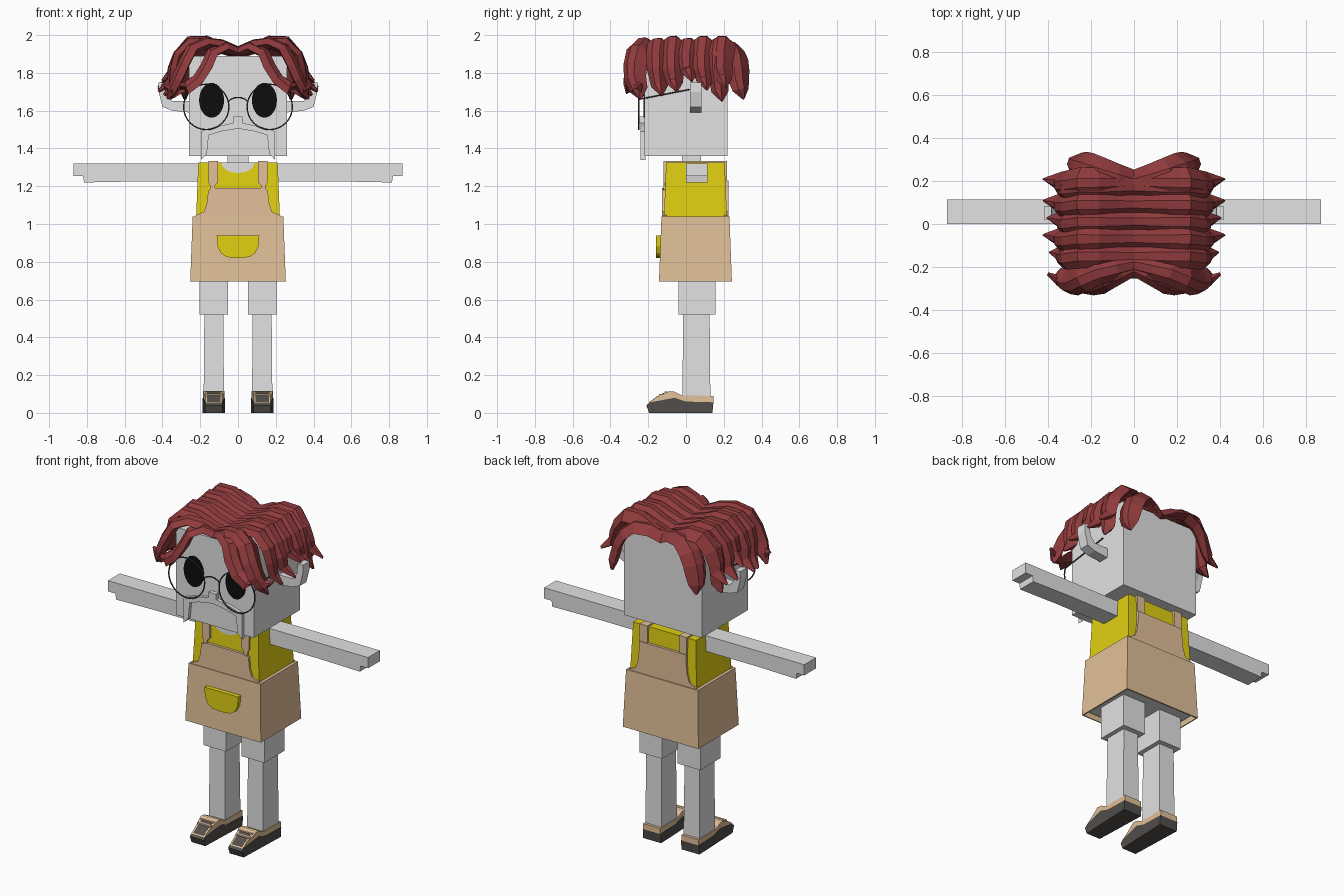
import bpy
import bmesh
import math
from mathutils import Vector

default_cube = bpy.data.objects.get("Cube")
if default_cube:
    bpy.data.objects.remove(default_cube, do_unlink=True)


def material(name, red, green, blue):
    mat = bpy.data.materials.new(name)
    mat.use_nodes = True
    colour = (red, green, blue, 1)
    mat.diffuse_color = colour
    mat.node_tree.nodes["Principled BSDF"].inputs["Base Color"].default_value = colour
    return mat


grey = material("pale grey", .76, .76, .76)
yellow = material("mustard yellow", .76, .63, .006)
tan = material("apron tan", .76, .53, .32)
red = material("auburn hair", .28, .043, .046)
shoe_dark = material("shoe charcoal", .085, .078, .072)
metal = material("glasses dark grey", .06, .06, .06)
black = material("eye black", .004, .004, .004)


def finish(name, bm, mat):
    bmesh.ops.recalc_face_normals(bm, faces=bm.faces)
    mesh = bpy.data.meshes.new(name)
    bm.to_mesh(mesh)
    bm.free()
    mesh.materials.append(mat)
    obj = bpy.data.objects.new(name, mesh)
    bpy.context.scene.collection.objects.link(obj)
    return obj


def bridge(bm, first, second):
    for i in range(len(first)):
        j = (i + 1) % len(first)
        bm.faces.new((first[i], first[j], second[j], second[i]))


def prism(name, outline, axis, start, end, mat):
    """Extrude an outline along x (points are y, z) or y (points are x, z)."""
    bm = bmesh.new()
    rings = []
    for d in (start, end):
        rings.append([bm.verts.new((d, a, b) if axis == "x" else (a, d, b))
                      for a, b in outline])
        bm.faces.new(rings[-1])
    bridge(bm, *rings)
    return finish(name, bm, mat)


def block(name, low, high, mat, grow=0):
    """Box between two corners; grow widens the lower end."""
    bm = bmesh.new()
    rings = []
    for z, g in ((low[2], grow), (high[2], 0)):
        rings.append([bm.verts.new(p) for p in (
            (low[0] - g, low[1] - g, z), (high[0] + g, low[1] - g, z),
            (high[0] + g, high[1] + g, z), (low[0] - g, high[1] + g, z))])
        bm.faces.new(rings[-1])
    bridge(bm, *rings)
    return finish(name, bm, mat)


def mirrored(half):
    """Complete a right half outline with its mirror image."""
    return half + [(-x, z) for x, z in reversed(half) if x > 0]


def flip(points, side):
    return [(side * p[0], *p[1:]) for p in points]


def wire(name, points, radius, mat, closed=False):
    curve = bpy.data.curves.new(name, "CURVE")
    curve.dimensions = "3D"
    curve.bevel_depth = radius
    curve.bevel_resolution = 1
    spline = curve.splines.new("POLY")
    spline.points.add(len(points) - 1)
    for target, p in zip(spline.points, points):
        target.co = (*p, 1)
    spline.use_cyclic_u = closed
    curve.materials.append(mat)
    obj = bpy.data.objects.new(name, curve)
    bpy.context.scene.collection.objects.link(obj)


SECTION = [(-1, .1), (-.5, .9), (.15, 1), (1, -.3), (0, -.6)]
TAPER = [.8, .95, 1.05, 1.1, 1.05, .95, .75, .08]


def lock(name, path, width, thick):
    """Sweep a ridged section along a path that hugs the head."""
    bm = bmesh.new()
    path = [Vector(p) for p in path]
    rings = []
    for i, p in enumerate(path):
        tangent = (path[min(i + 1, len(path) - 1)] - path[max(i - 1, 0)]).normalized()
        centre = Vector((0, max(-.16, min(.18, p.y)), 1.68))
        out = p - centre
        out = (out - tangent * out.dot(tangent)).normalized()
        across = tangent.cross(out)
        if across.y < 0:
            across.negate()
        k = TAPER[round(i * (len(TAPER) - 1) / (len(path) - 1))]
        rings.append([bm.verts.new(p + across * a * width * k + out * b * thick * min(1, k + .2))
                      for a, b in SECTION])
    for first, second in zip(rings, rings[1:]):
        bridge(bm, first, second)
    bm.faces.new(rings[0])
    bm.faces.new(rings[-1])
    finish(name, bm, red)


# Head, neck, face
block("head", (-.26, -.22, 1.36), (.26, .22, 1.89), grey)
block("neck", (-.055, -.02, 1.3), (.055, .08, 1.37), grey)
block("nose", (-.025, -.245, 1.535), (.025, -.21, 1.57), grey)
prism("moustache", mirrored([(0, 1.505), (.09, 1.49), (.155, 1.47), (.165, 1.37),
                             (.195, 1.34), (.195, 1.49), (.12, 1.515), (0, 1.54)]),
      "y", -.24, -.215, grey)

# Torso, apron skirt and pocket
block("shirt", (-.21, -.105, 1.0), (.21, .205, 1.325), yellow, .013)
block("pelvis", (-.23, -.12, .715), (.23, .22, 1.0), grey)
skirt = block("apron_skirt", (-.24, -.13, .695), (.24, .23, 1.04), tan, .013)
bm = bmesh.new()
bm.from_mesh(skirt.data)
bm.faces.ensure_lookup_table()
bmesh.ops.delete(bm, geom=[min(bm.faces, key=lambda f: f.calc_center_median().z)],
                 context="FACES_ONLY")
bm.to_mesh(skirt.data)
bm.free()
shell = skirt.modifiers.new("thickness", "SOLIDIFY")
shell.thickness = .01
prism("pocket", mirrored([(0, .82), (.06, .825), (.09, .845), (.108, .88), (.113, .94)]),
      "y", -.16, -.13, yellow)

# Bib panels and neckline
bib = [(.225, 1.03), (.225, 1.045), (.18, 1.065), (.165, 1.11), (.157, 1.18)]
prism("front_bib", mirrored(bib + [(.13, 1.185), (.12, 1.19)]), "y", -.126, -.1, tan)
prism("back_bib", mirrored(bib + [(.157, 1.23), (.1, 1.23)]), "y", .2, .224, tan)
arc = [(.088 * math.cos(t * math.pi / 8), 1.325 - .055 * math.sin(t * math.pi / 8))
       for t in range(9)]
prism("neckline", arc, "y", -.111, -.1, grey)

shoe_base = [(-.195, 0), (.14, 0), (.145, .056), (0, .06), (-.06, .08),
             (-.19, .056), (-.21, .04)]
shoe_upper = [(-.2, .054), (-.06, .078), (0, .058), (.145, .056), (.145, .09),
              (-.02, .092), (-.06, .112), (-.09, .115), (-.16, .082)]
ear = [(.25, 1.59), (.35, 1.6), (.4, 1.62), (.42, 1.7), (.42, 1.75),
       (.385, 1.75), (.38, 1.69), (.35, 1.65), (.25, 1.65)]
arm = [(.2, 1.225), (.55, 1.225), (.815, 1.22), (.82, 1.255),
       (.87, 1.255), (.87, 1.32), (.2, 1.32)]
front_lock = [(0, -.19, 1.9), (.07, -.22, 1.93), (.135, -.25, 1.9), (.165, -.265, 1.83),
              (.21, -.275, 1.76), (.27, -.275, 1.725), (.34, -.26, 1.71), (.4, -.23, 1.74)]
brow_lock = [(0, -.18, 1.9), (.09, -.2, 1.94), (.17, -.22, 1.95), (.24, -.25, 1.92),
             (.28, -.27, 1.84), (.31, -.27, 1.77), (.34, -.25, 1.71), (.37, -.24, 1.66)]
back_lock = [(0, .2, 1.89), (.08, .22, 1.925), (.16, .245, 1.93), (.22, .265, 1.88),
             (.25, .275, 1.82), (.265, .28, 1.76), (.275, .29, 1.71), (.28, .305, 1.66)]
# Side rows: depth, tip height, tip reach
rows = [(-.14, 1.68, .39), (-.06, 1.7, .42), (.02, 1.755, .4),
        (.1, 1.71, .42), (.18, 1.65, .37), (.2, 1.72, .42)]

for side, word in ((1, "left"), (-1, "right")):
    # Limbs
    prism(word + "_arm", flip(arm, side), "y", 0, .113, grey)
    x = side * .128
    block(word + "_shorts_leg", (x - .076, -.04, .52), (x + .076, .155, .75), grey)
    block(word + "_lower_leg", (x - .05, -.015, .08), (x + .05, .125, .53), grey, .004)

    # Shoes with a narrowed toe
    for part, outline, half, mat in (("shoe_sole", shoe_base, .06, shoe_dark),
                                     ("shoe_upper", shoe_upper, .057, tan)):
        shoe = prism(word + "_" + part, outline, "x", x - half, x + half, mat)
        for v in shoe.data.vertices:
            if v.co.y < -.15:
                v.co.x = x + (v.co.x - x) * .78
    toe = [(-.195, .058), (-.155, .086), (-.115, .107), (-.12, .098), (-.16, .07)]
    prism(word + "_toe_cap", toe, "x", x - .035, x + .035, shoe_dark)
    for y, z in ((-.135, .1), (-.105, .113)):
        block(word + "_shoe_strap", (x - .045, y - .008, z - .012), (x + .045, y + .008, z), tan)

    # Apron straps over the shoulder
    front_strap = [(.122, 1.18), (.148, 1.18), (.148, 1.205), (.157, 1.22),
                   (.157, 1.333), (.105, 1.333), (.105, 1.22), (.122, 1.205)]
    prism(word + "_front_strap", flip(front_strap, side), "y", -.12, -.1, tan)
    inner, outer = sorted((side * .105, side * .157))
    block(word + "_shoulder_strap", (inner, -.12, 1.324), (outer, .218, 1.333), tan)
    block(word + "_back_strap", (inner, .2, 1.2), (outer, .218, 1.333), tan)

    # Ear, eye and glasses
    prism(word + "_ear", flip(ear, side), "y", .02, .082, grey)
    turn = [(math.cos(a * math.pi / 16), math.sin(a * math.pi / 16)) for a in range(32)]
    prism(word + "_eye", [(side * .14 + .066 * c, 1.655 + .092 * s) for c, s in turn],
          "y", -.225, -.218, black)
    wire(word + "_glasses_rim", [(side * .168 + .12 * c, -.25, 1.62 + .12 * s)
                                 for c, s in turn], .004, metal, True)
    wire(word + "_glasses_temple", [(side * .283, -.25, 1.66), (side * .272, .06, 1.72)],
         .004, metal)

    # Hair locks falling away from the centre parting
    for n, (y, tip, reach) in enumerate(rows):
        lift = .012 * (n % 2)
        path = [(-.01, y, 1.893), (.08, y, 1.92), (.17, y, 1.95 + lift),
                (.25, y, 1.95 + lift), (.31, y - .01, 1.89), (.325 + lift, y - .01, 1.82),
                (.335 + lift, y, tip + .05), (reach, y + .01, tip)]
        lock(f"{word}_side_lock_{n}", flip(path, side), .06, .036)
    lock(word + "_front_lock", flip(front_lock, side), .06, .035)
    lock(word + "_brow_lock", flip(brow_lock, side), .062, .038)
    lock(word + "_back_lock", flip(back_lock, side), .065, .035)

# Bridge of the glasses
wire("glasses_bridge", [(.052 * math.cos(t * math.pi / 8), -.25,
                         1.64 + .03 * math.sin(t * math.pi / 8)) for t in range(9)],
     .004, metal)
